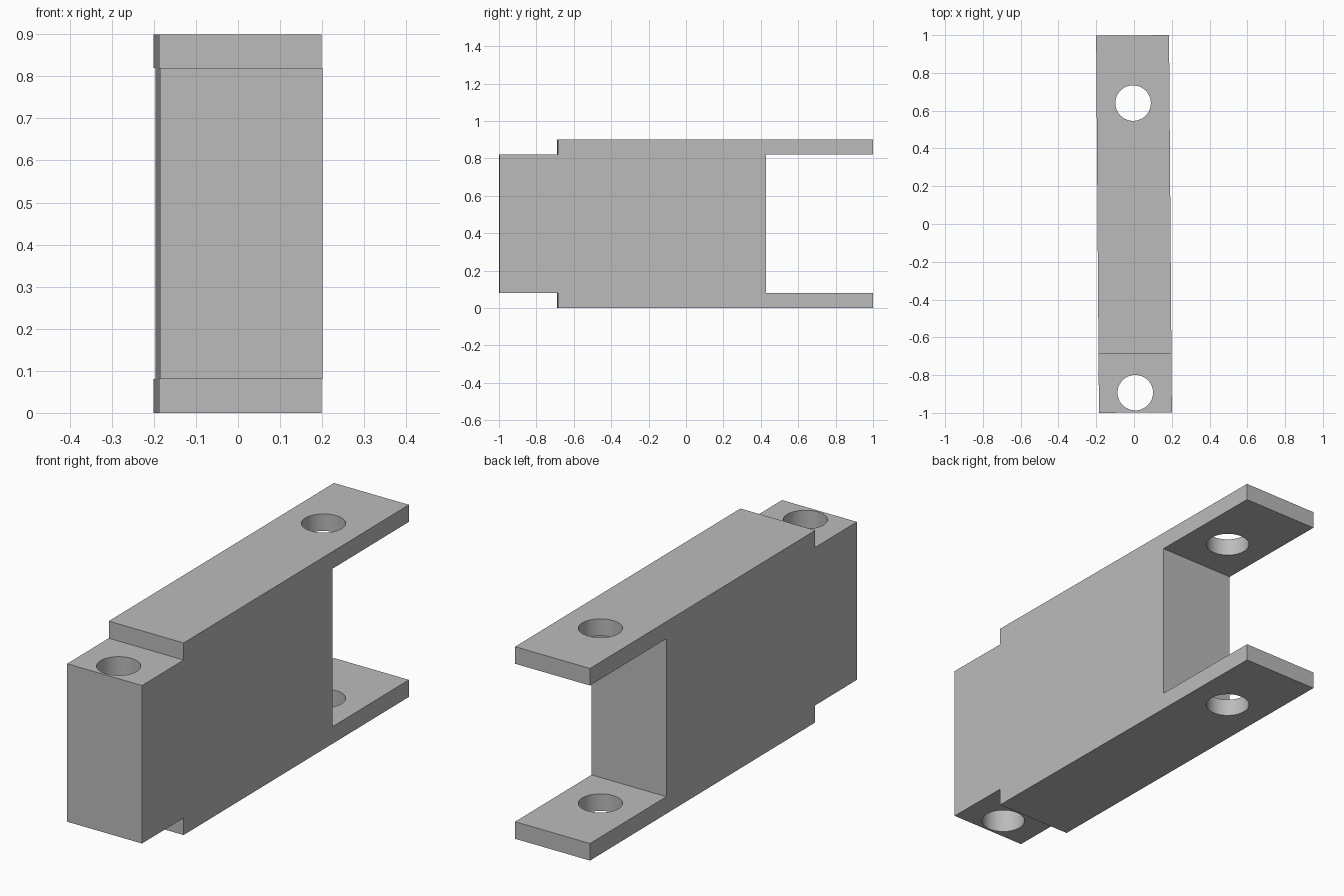
import bpy, bmesh, math

cube = bpy.data.objects.get("Cube")
if cube:
    bpy.data.objects.remove(cube, do_unlink=True)

TURN = 0.0075            # slight turn about the vertical axis
HALF_WIDTH, HALF_LENGTH, HEIGHT = 0.193, 0.9985, 0.9
PLATE = 0.08             # thickness of the two plates
STEP_Y, FORK_Y = -0.687, 0.427
HOLE_RADIUS = 0.094

grey = bpy.data.materials.new("plain grey")
grey.use_nodes = True
colour = (0.5, 0.5, 0.5, 1)
grey.diffuse_color = colour
grey.node_tree.nodes["Principled BSDF"].inputs["Base Color"].default_value = colour

# Link body: side profile (y, z), lower half mirrored to the upper half
lower = [(-HALF_LENGTH, PLATE), (STEP_Y, PLATE), (STEP_Y, 0),
         (HALF_LENGTH, 0), (HALF_LENGTH, PLATE), (FORK_Y, PLATE)]
profile = lower + [(y, HEIGHT - z) for y, z in reversed(lower)]

bm = bmesh.new()
side = bm.faces.new([bm.verts.new((-HALF_WIDTH, y, z)) for y, z in profile])
grown = bmesh.ops.extrude_face_region(bm, geom=[side])
moved = [v for v in grown["geom"] if isinstance(v, bmesh.types.BMVert)]
bmesh.ops.translate(bm, verts=moved, vec=(2 * HALF_WIDTH, 0, 0))
bmesh.ops.recalc_face_normals(bm, faces=bm.faces)
mesh = bpy.data.meshes.new("link_body")
bm.to_mesh(mesh)
bm.free()
mesh.materials.append(grey)
body = bpy.data.objects.new("link_body", mesh)
bpy.context.collection.objects.link(body)

# Pin holes: one through the tongue, one through both fork plates
cutters = []
for name, y in (("tongue_hole_cutter", -0.893), ("fork_hole_cutter", 0.64)):
    bpy.ops.mesh.primitive_cylinder_add(vertices=48, radius=HOLE_RADIUS, depth=2,
                                        location=(0, y, HEIGHT / 2))
    cutter = bpy.context.object
    cutter.name = name
    cutter.hide_render = True
    cutter.data.materials.append(grey)
    hole = body.modifiers.new(name, "BOOLEAN")
    hole.operation, hole.solver, hole.object = "DIFFERENCE", "EXACT", cutter
    cutters.append(cutter)

bpy.ops.object.select_all(action="DESELECT")
body.select_set(True)
bpy.context.view_layer.objects.active = body
for modifier in list(body.modifiers):
    bpy.ops.object.modifier_apply(modifier=modifier.name)
for cutter in cutters:
    bpy.data.objects.remove(cutter, do_unlink=True)

bpy.ops.object.shade_smooth_by_angle(angle=math.radians(30))
body.rotation_euler.z = TURN
